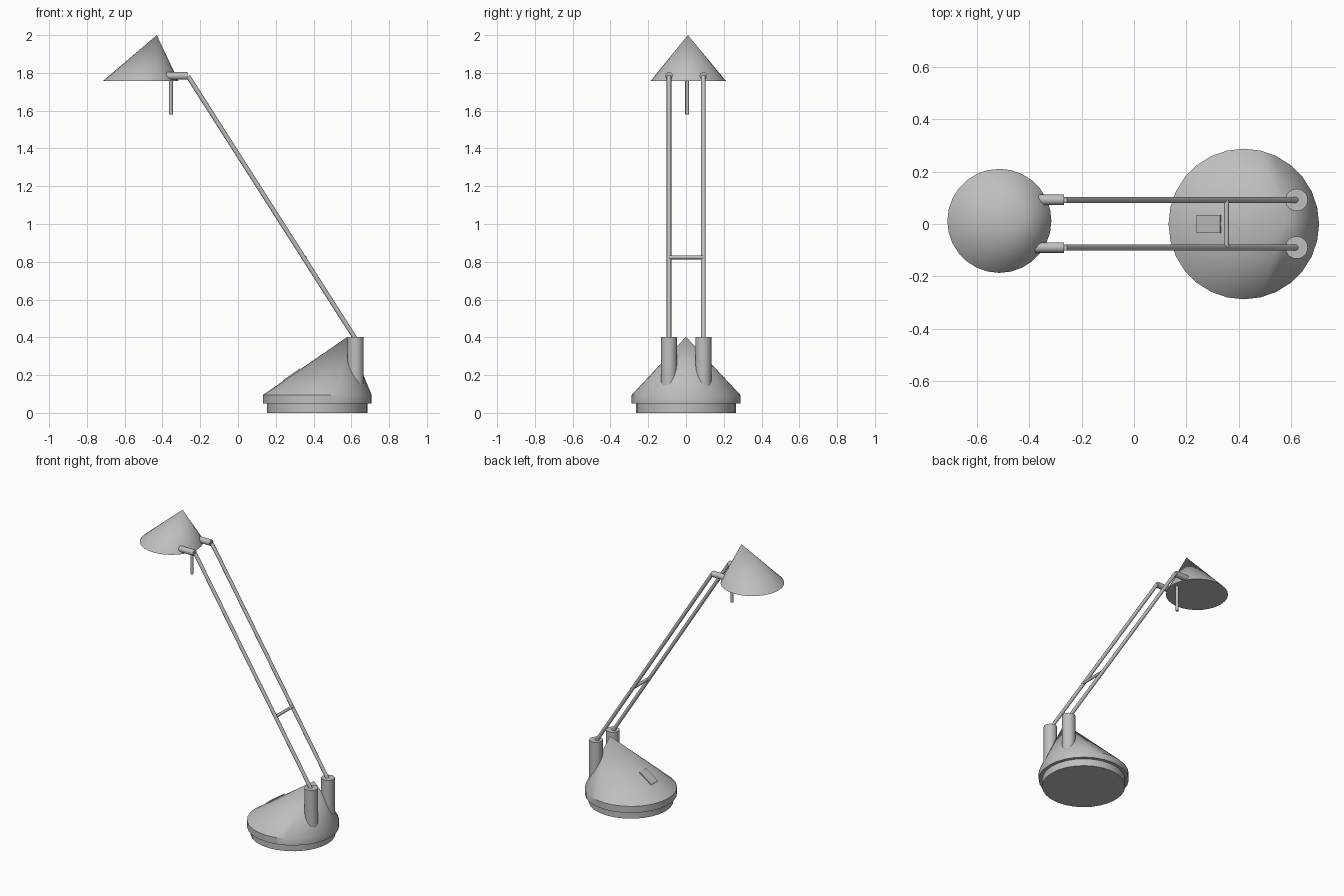
import bpy
import bmesh
from math import cos, sin, pi, radians, atan2
from mathutils import Vector, Matrix

cube = bpy.data.objects.get("Cube")
if cube:
    bpy.data.objects.remove(cube, do_unlink=True)

# Single painted metal finish
GREY = (0.52, 0.52, 0.52, 1.0)
metal = bpy.data.materials.new("grey_metal")
metal.use_nodes = True
metal.diffuse_color = GREY
metal.node_tree.nodes["Principled BSDF"].inputs["Base Color"].default_value = GREY


def finish(name, bm):
    """Turn a bmesh into a shaded, coloured object."""
    bmesh.ops.recalc_face_normals(bm, faces=bm.faces[:])
    mesh = bpy.data.meshes.new(name)
    bm.to_mesh(mesh)
    bm.free()
    mesh.materials.append(metal)
    obj = bpy.data.objects.new(name, mesh)
    bpy.context.collection.objects.link(obj)
    bpy.ops.object.select_all(action='DESELECT')
    obj.select_set(True)
    bpy.context.view_layer.objects.active = obj
    bpy.ops.object.shade_smooth_by_angle(angle=radians(35))
    return obj


def rod(name, start, end, radius, sides=16):
    """Closed cylinder between two points."""
    a, b = Vector(start), Vector(end)
    axis = b - a
    place = Matrix.Translation((a + b) / 2) @ axis.to_track_quat('Z', 'Y').to_matrix().to_4x4()
    bm = bmesh.new()
    bmesh.ops.create_cone(bm, cap_ends=True, segments=sides, radius1=radius,
                          radius2=radius, depth=axis.length, matrix=place)
    return finish(name, bm)


def leaning_cone(name, centre, rings, apex, sides):
    """Stack of (radius, z) rings, closed below, drawn to an off-centre apex."""
    bm = bmesh.new()
    loops = []
    for radius, z in rings:
        loops.append([bm.verts.new((centre[0] + radius * cos(2 * pi * i / sides),
                                    centre[1] + radius * sin(2 * pi * i / sides), z))
                      for i in range(sides)])
    bm.faces.new(loops[0][::-1])
    tip = bm.verts.new(apex)
    for i in range(sides):
        j = (i + 1) % sides
        for low, high in zip(loops, loops[1:]):
            bm.faces.new((low[i], low[j], high[j], high[i]))
        bm.faces.new((loops[-1][i], loops[-1][j], tip))
    return finish(name, bm)


# Weighted base with a recessed foot, and the shade
leaning_cone("base", (0.42, 0),
             [(0.266, 0), (0.266, 0.05), (0.288, 0.05), (0.288, 0.095)],
             (0.58, 0, 0.403), 28)
leaning_cone("shade", (-0.515, 0.012), [(0.199, 1.758)], (-0.43, 0.01, 2.0), 28)

# Paired posts, arms and shade sleeves
for side, y in (("left", 0.092), ("right", -0.09)):
    rod(f"{side}_post", (0.622, y, 0.1), (0.622, y, 0.403), 0.043, 24)
    rod(f"{side}_arm", (0.62, y, 0.395), (-0.265, y, 1.783), 0.012, 12)
    rod(f"{side}_sleeve", (-0.378, y, 1.784), (-0.267, y, 1.784), 0.02)

# Brace between the arms, and the handle under the shade
rod("cross_brace", (0.354, -0.09, 0.823), (0.354, 0.092, 0.823), 0.01, 12)
rod("shade_handle", (-0.355, 0.006, 1.58), (-0.355, 0.006, 1.79), 0.01, 12)

# Switch lying nearly flush on the sloping face of the base
slope = atan2(0.403 - 0.095, 0.58 - 0.132)
bm = bmesh.new()
bmesh.ops.create_cube(bm, size=1, matrix=Matrix.Translation((0.287, 0, 0.2))
                      @ Matrix.Rotation(-slope, 4, 'Y') @ Matrix.Diagonal((0.11, 0.07, 0.012, 1)))
finish("switch", bm)
